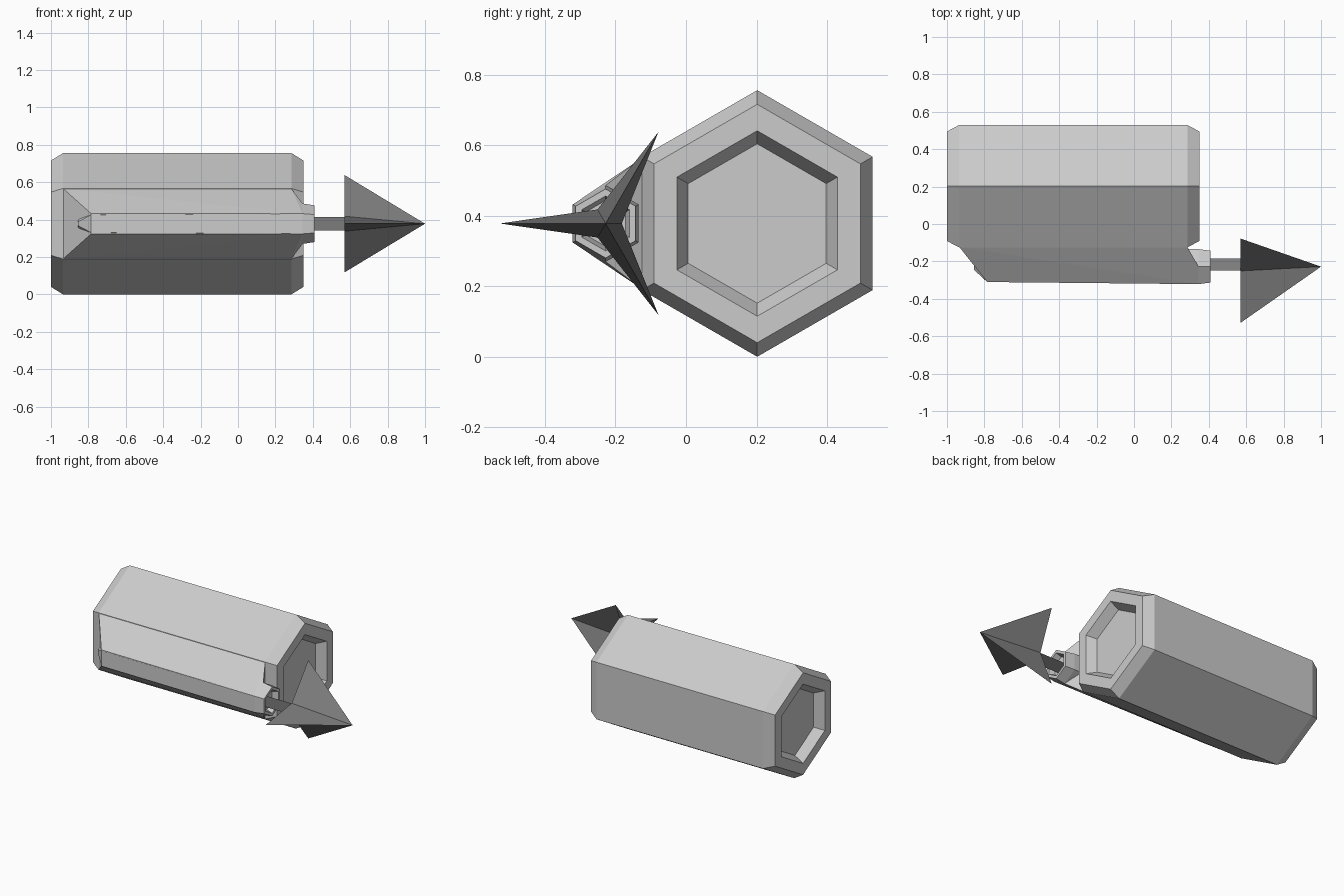
import bpy, bmesh
from math import cos, sin, pi

if "Cube" in bpy.data.objects:
    bpy.data.objects.remove(bpy.data.objects["Cube"])

ZC = 0.378           # height of both axes
MAIN_Y = 0.202       # axis of the large canister
SIDE_Y = -0.228      # axis of the small tube and harpoon


def finish(name, bm, mat=None):
    bmesh.ops.recalc_face_normals(bm, faces=bm.faces[:])
    me = bpy.data.meshes.new(name)
    bm.to_mesh(me)
    bm.free()
    ob = bpy.data.objects.new(name, me)
    bpy.context.collection.objects.link(ob)
    if mat:
        me.materials.append(mat)
    return ob


def loft(name, yc, stations, unit, mat=None):
    """Skin a unit cross-section along x through (x, scale) stations; cap the ends."""
    bm = bmesh.new()
    rings = [[bm.verts.new((x, yc + r * a, ZC + r * b)) for a, b in unit]
             for x, r in stations]
    n = len(unit)
    for p, q in zip(rings, rings[1:]):
        for i in range(n):
            j = (i + 1) % n
            bm.faces.new((p[i], p[j], q[j], q[i]))
    bm.faces.new(rings[0])
    bm.faces.new(rings[-1])
    return finish(name, bm, mat)


def polygon(n, start=0.0):
    return [(cos(start + 2 * pi * i / n), sin(start + 2 * pi * i / n)) for i in range(n)]


dark = bpy.data.materials.new("dark_metal")
dark.diffuse_color = (0.2, 0.2, 0.2, 1)
dark.use_nodes = True
dark.node_tree.nodes["Principled BSDF"].inputs["Base Color"].default_value = dark.diffuse_color
hexagon = polygon(6, pi / 2)

# Large canister with chamfered, recessed ends
loft("canister", MAIN_Y, [
    (-0.94, 0.226), (-1.0, 0.263), (-1.0, 0.338), (-0.935, 0.378),
    (0.285, 0.378), (0.35, 0.338), (0.35, 0.263), (0.29, 0.226)], hexagon)

# Small launch tube with recessed muzzle
loft("launch_tube", SIDE_Y, [
    (-0.855, 0.02), (-0.785, 0.095), (0.345, 0.108), (0.41, 0.098),
    (0.41, 0.078), (0.37, 0.065)], hexagon)

# Fairing joining the tube to the canister
bm = bmesh.new()
for s in (-1, 1):
    for x, y, z in [(-0.935, -0.122, 0.188), (-0.785, -0.31, 0.054),
                    (0.345, -0.321, 0.054), (0.345, -0.228, 0.108),
                    (0.285, -0.122, 0.188)]:
        bm.verts.new((x, y, ZC + s * z))
bmesh.ops.convex_hull(bm, input=bm.verts[:])
bmesh.ops.dissolve_limit(bm, angle_limit=0.01, verts=bm.verts[:], edges=bm.edges[:])
finish("fairing", bm)

# Triangular shaft
loft("shaft", SIDE_Y, [(0.37, 0.043), (0.58, 0.043)], polygon(3), dark)

# Three-bladed pointed head
bm = bmesh.new()
star = []
for i in range(6):
    r = 0.3 if i % 2 else 0.046
    star.append(bm.verts.new((0.57, SIDE_Y + r * cos(i * pi / 3), ZC + r * sin(i * pi / 3))))
tip = bm.verts.new((1.0, SIDE_Y, ZC))
for i in range(6):
    bm.faces.new((star[i], star[(i + 1) % 6], tip))
bm.faces.new(star)
finish("spear_head", bm, dark)
